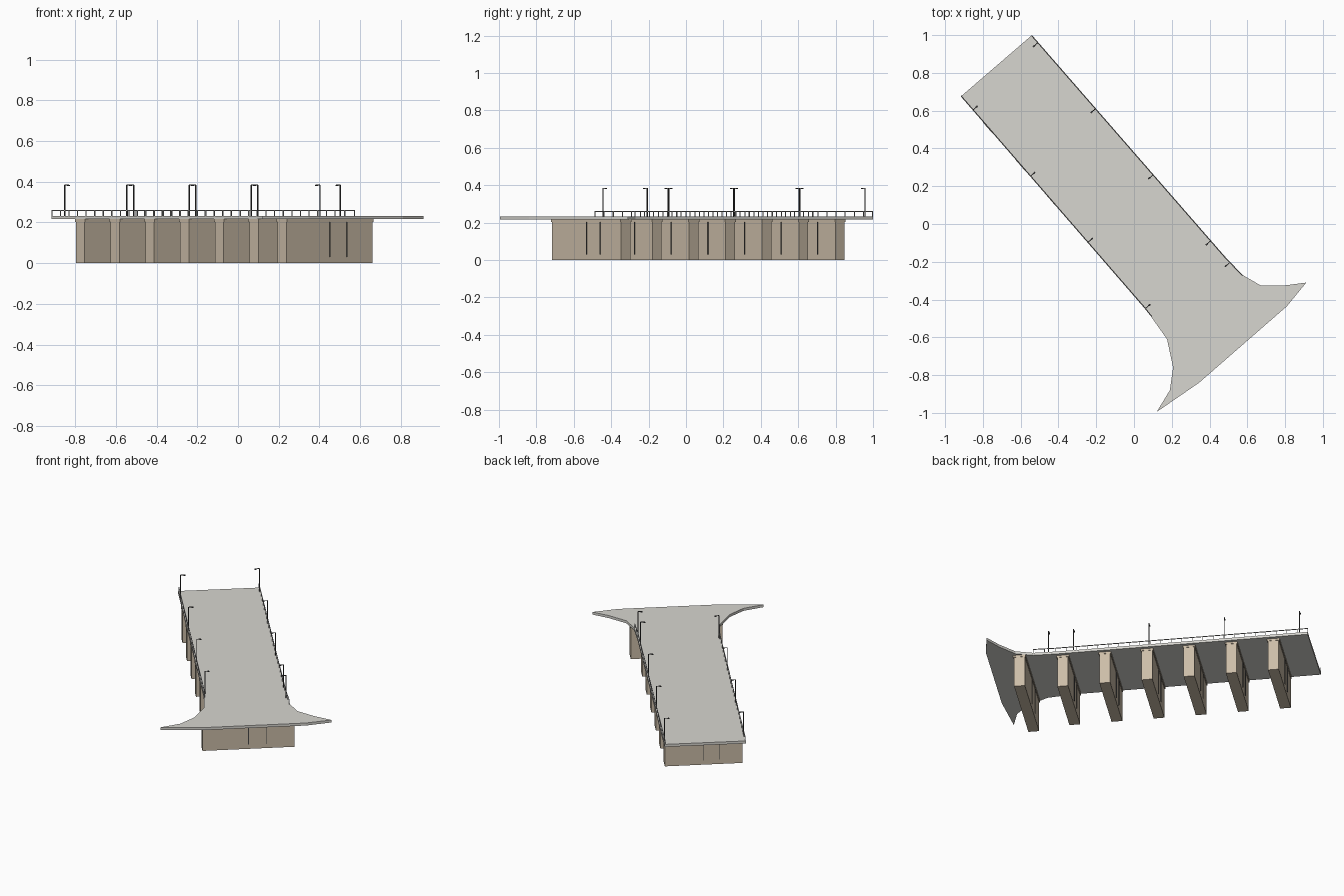
import bpy, bmesh
from mathutils import Vector, Matrix

if "Cube" in bpy.data.objects:
    bpy.data.objects.remove(bpy.data.objects["Cube"])

# Bridge frame: S runs along the bridge, T across it
S, T = Vector((0.657, -0.754, 0)), Vector((0.754, 0.657, 0))
ORIGIN = Vector((-0.73, 0.8375, 0))


def world(s, t, z=0):
    return ORIGIN + S * s + T * t + Vector((0, 0, z))


def material(name, color):
    m = bpy.data.materials.new(name)
    m.diffuse_color = (*color, 1)
    m.use_nodes = True
    m.node_tree.nodes["Principled BSDF"].inputs["Base Color"].default_value = m.diffuse_color
    return m


def finish(name, bm, mat):
    bmesh.ops.recalc_face_normals(bm, faces=bm.faces)
    me = bpy.data.meshes.new(name)
    bm.to_mesh(me)
    bm.free()
    me.materials.append(mat)
    ob = bpy.data.objects.new(name, me)
    bpy.context.collection.objects.link(ob)
    return ob


def box(bm, a, b, xdir, width, z0, z1):
    """Box running from a to b (xy points) with given width and height."""
    d = (b - a).normalized()
    n = Vector((-d.y, d.x, 0))
    m = Matrix.Identity(4)
    for i, v in enumerate((d * (b - a).length, n * width, Vector((0, 0, z1 - z0)))):
        m.col[i] = (*v, 0)
    m.col[3] = (*((a + b) / 2 + Vector((0, 0, (z0 + z1) / 2))), 1)
    bmesh.ops.create_cube(bm, size=1, matrix=m)


def local_box(bm, s0, s1, t, width, z0, z1):
    box(bm, world(s0, t), world(s1, t), S, width, z0, z1)


concrete = material("concrete", (0.68, 0.67, 0.63))
stone = material("stone", (0.60, 0.51, 0.39))
steel = material("steel", (0.45, 0.45, 0.44))
dark = material("dark_metal", (0.06, 0.06, 0.06))

# Deck slab with flared end
outline = [(-0.54, 1.0), (-0.917, 0.675), (0.05, -0.44), (0.09, -0.49),
           (0.175, -0.61), (0.207, -0.76), (0.19, -0.88), (0.12, -0.995),
           (0.345, -0.84), (0.81, -0.435), (0.912, -0.31), (0.80, -0.325),
           (0.67, -0.325), (0.575, -0.27), (0.48, -0.17)]
bm = bmesh.new()
face = bm.faces.new([bm.verts.new((x, y, 0.216)) for x, y in outline])
top = bmesh.ops.extrude_face_region(bm, geom=[face])["geom"]
bmesh.ops.translate(bm, vec=(0, 0, 0.017),
                    verts=[v for v in top if isinstance(v, bmesh.types.BMVert)])
finish("deck", bm, concrete)

# Wall piers with bearing caps and thin drain pipes
piers, caps, pipes = bmesh.new(), bmesh.new(), bmesh.new()
for k in range(7):
    s0 = 0.184 + 0.2595 * k
    s1 = s0 + 0.066
    w = 0.562 if k == 6 else 0.476
    local_box(piers, s0, s1, -0.01, w, 0, 0.203)
    local_box(caps, s0 - 0.005, s1 + 0.005, -0.01, w + 0.004, 0.203, 0.216)
    for t in (0, 0.2 * w):
        local_box(pipes, s1, s1 + 0.004, t - 0.01, 0.004, 0.03, 0.203)
        local_box(pipes, s0 - 0.004, s0, -t - 0.01, 0.004, 0.03, 0.203)
finish("piers", piers, stone)
finish("pier_caps", caps, stone)
finish("drain_pipes", pipes, dark)


# Railings that follow the deck edges
def railing(name, pts, inward):
    bm = bmesh.new()
    pts = [Vector((*p, 0)) + T * inward for p in pts]
    for a, b in zip(pts, pts[1:]):
        box(bm, a, b, S, 0.004, 0.257, 0.261)
        n = max(1, round((b - a).length / 0.065))
        d = (b - a).normalized() * 0.002
        for i in range(n + 1):
            p = a.lerp(b, i / n)
            box(bm, p - d, p + d, S, 0.004, 0.233, 0.257)
    finish(name, bm, steel)


railing("left_railing", outline[1:4], 0.004)
railing("right_railing", [outline[0], outline[14], outline[13]], -0.004)

# Street lamps: pole, arm over the road and lamp head
lamps = bmesh.new()
for side, spots in ((-1, (0.096, 0.56, 1.024, 1.488)),
                    (1, (0.053, 0.517, 0.981, 1.445, 1.598))):
    for s in spots:
        t = side * 0.243
        local_box(lamps, s - 0.0025, s + 0.0025, t, 0.005, 0.233, 0.385)
        local_box(lamps, s - 0.002, s + 0.002, t - side * 0.013, 0.026, 0.382, 0.386)
        local_box(lamps, s - 0.004, s + 0.004, t - side * 0.023, 0.012, 0.379, 0.384)
finish("street_lamps", lamps, dark)
